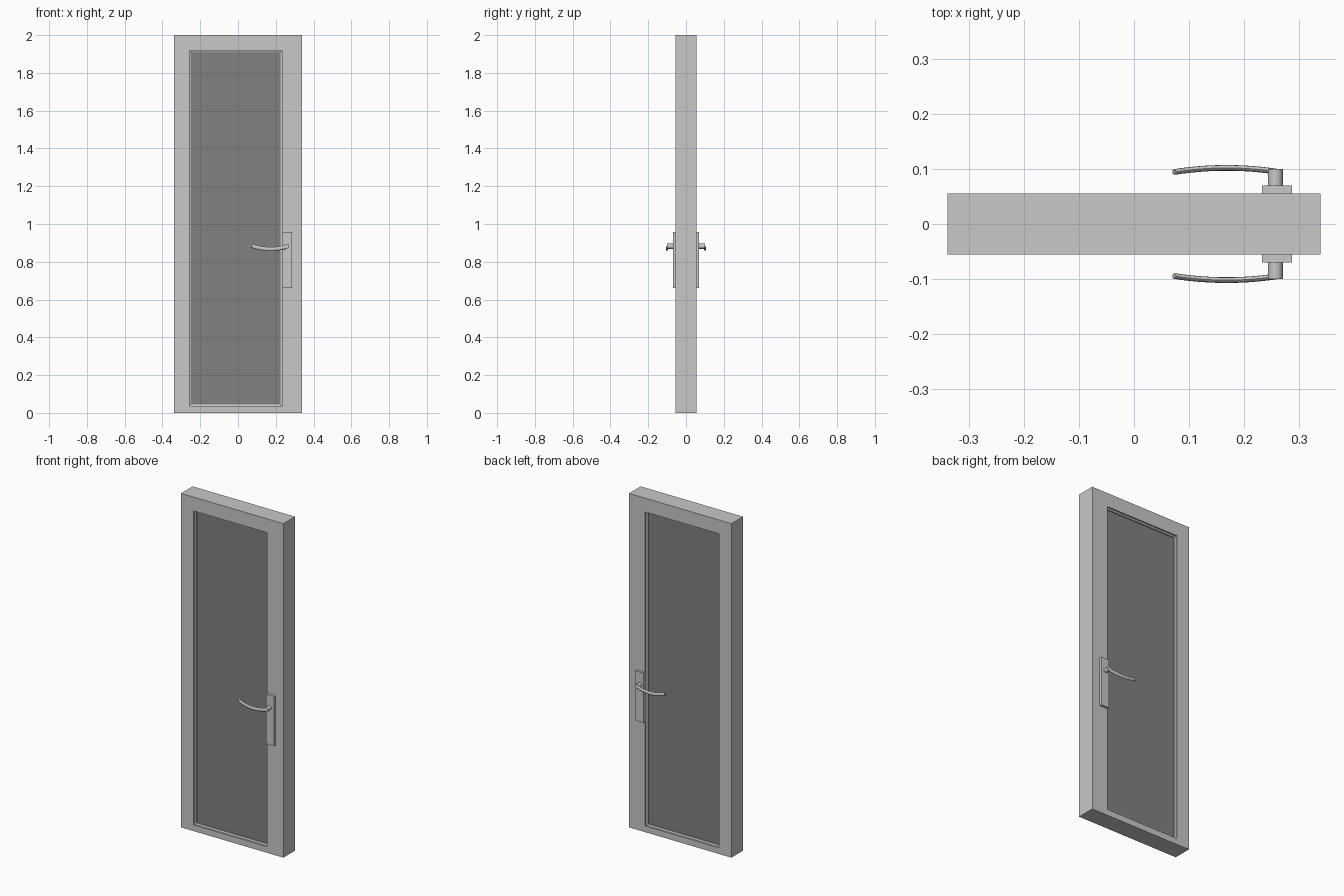
import bpy, bmesh, math
from mathutils import Vector

if "Cube" in bpy.data.objects:
    bpy.data.objects.remove(bpy.data.objects["Cube"])


def material(name, v):
    m = bpy.data.materials.new(name)
    m.diffuse_color = (v, v, v, 1)
    m.use_nodes = True
    m.node_tree.nodes["Principled BSDF"].inputs["Base Color"].default_value = m.diffuse_color
    return m


LIGHT = material("light_grey", 0.58)
DARK = material("dark_grey_glass", 0.22)


def finish(name, bm, mat):
    bmesh.ops.recalc_face_normals(bm, faces=bm.faces)
    me = bpy.data.meshes.new(name)
    bm.to_mesh(me)
    bm.free()
    me.materials.append(mat)
    ob = bpy.data.objects.new(name, me)
    bpy.context.collection.objects.link(ob)
    return ob


def bridge(bm, a, b):
    n = len(a)
    for i in range(n):
        j = (i + 1) % n
        bm.faces.new((a[i], a[j], b[j], b[i]))


def box(name, x0, x1, y0, y1, z0, z1, mat):
    bm = bmesh.new()
    bmesh.ops.create_cube(bm, size=1)
    for v in bm.verts:
        v.co = ((x0 + x1) / 2 + v.co.x * (x1 - x0),
                (y0 + y1) / 2 + v.co.y * (y1 - y0),
                (z0 + z1) / 2 + v.co.z * (z1 - z0))
    return finish(name, bm, mat)


def smooth(ob):
    bpy.ops.object.select_all(action='DESELECT')
    ob.select_set(True)
    bpy.context.view_layer.objects.active = ob
    bpy.ops.object.shade_smooth_by_angle(angle=math.radians(40))


# Door frame: rectangular loops stepping in to the glazing bead, front to back
outer = (-0.339, 0.339, 0.0, 2.0)
opening = (-0.257, 0.232, 0.037, 1.917)
bead = (-0.249, 0.224, 0.045, 1.909)
half = [(outer, 0.055), (opening, 0.055), (opening, 0.045), (bead, 0.041)]
steps = [(r, -y) for r, y in half] + [(r, y) for r, y in reversed(half)]
bm = bmesh.new()
loops = []
for (x0, x1, z0, z1), y in steps:
    loops.append([bm.verts.new((x, y, z)) for x, z in
                  ((x0, z0), (x1, z0), (x1, z1), (x0, z1))])
for i, loop in enumerate(loops):
    bridge(bm, loop, loops[(i + 1) % len(loops)])
finish("door_frame", bm, LIGHT)

# Glass pane
box("glass_pane", -0.253, 0.228, -0.034, 0.034, 0.041, 1.913, DARK)


# Curved lever: flat oval section swept along a quadratic arc
def lever(name, side):
    bm = bmesh.new()
    rings, n, k = [], 12, 12
    for i in range(n + 1):
        t = i / n
        bow = 4 * t * (1 - t)
        x = 0.264 - 0.191 * t
        c = Vector((x, 0.0945 + 0.0075 * bow, 0.882 + 0.003 * t - 0.016 * bow))
        slope = (1 - 2 * t) * 4
        tan = Vector((-0.191, 0.0075 * slope, 0.003 - 0.016 * slope)).normalized()
        up = (Vector((0, 0, 1)) - tan * tan.z).normalized()
        out = tan.cross(up)
        ring = []
        for j in range(k):
            a = 2 * math.pi * j / k
            p = c + out * 0.0052 * math.cos(a) + up * 0.0105 * math.sin(a)
            ring.append(bm.verts.new((p.x, p.y * side, p.z)))
        rings.append(ring)
    for a, b in zip(rings, rings[1:]):
        bridge(bm, a, b)
    bm.faces.new(rings[0])
    bm.faces.new(rings[-1])
    smooth(finish(name, bm, LIGHT))


# Handle sets on both faces
for label, s in (("front", -1), ("back", 1)):
    ya, yb = sorted((s * 0.054, s * 0.070))
    box(label + "_handle_plate", 0.233, 0.287, ya, yb, 0.66, 0.957, LIGHT)
    bpy.ops.mesh.primitive_cylinder_add(
        vertices=24, radius=0.0135, depth=0.032,
        location=(0.257, s * 0.084, 0.882), rotation=(math.pi / 2, 0, 0))
    stem = bpy.context.object
    stem.name = label + "_handle_stem"
    stem.data.materials.append(LIGHT)
    smooth(stem)
    lever(label + "_handle_lever", s)
